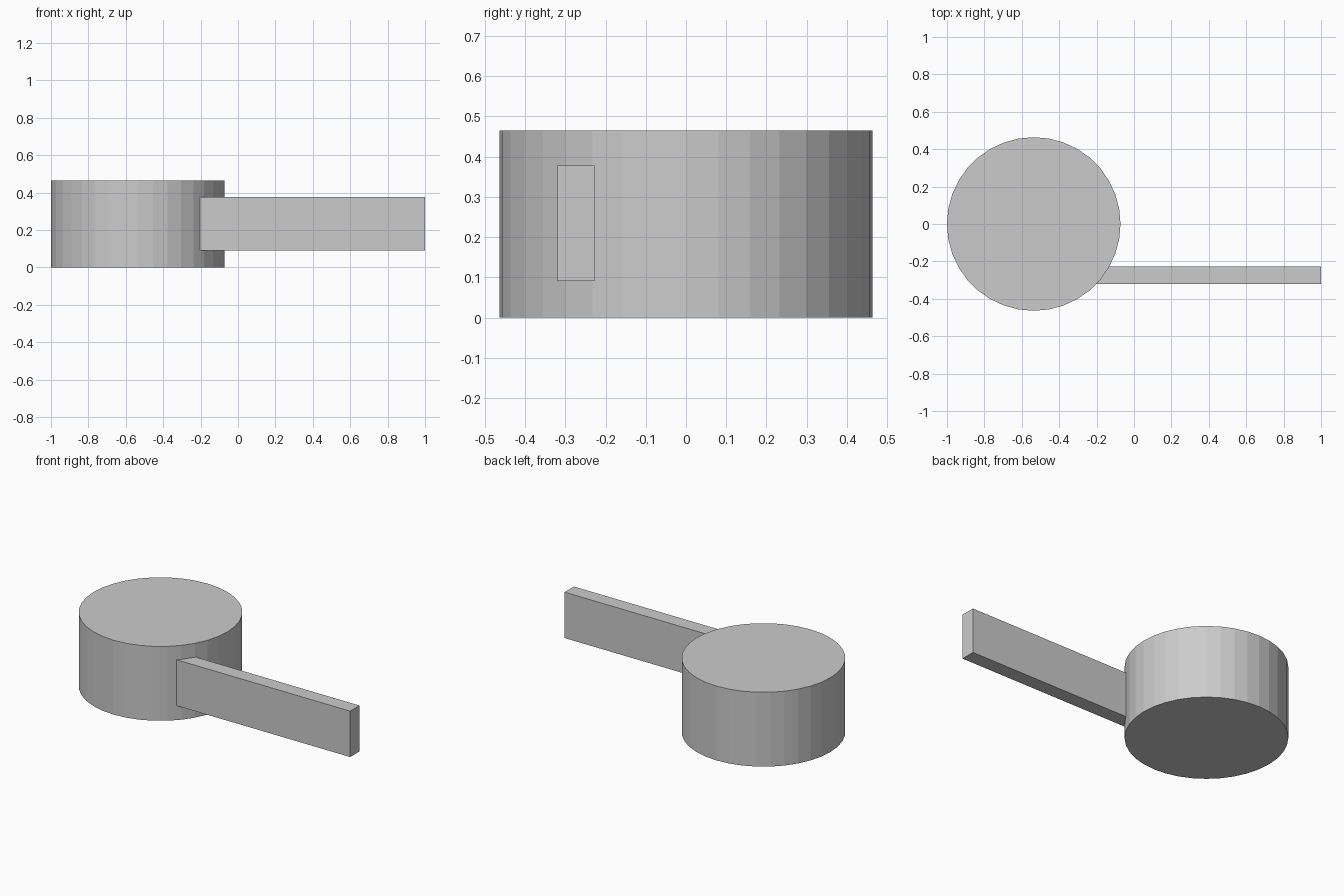
import bpy

if "Cube" in bpy.data.objects:
    bpy.data.objects.remove(bpy.data.objects["Cube"])

# Round drum body
bpy.ops.mesh.primitive_cylinder_add(vertices=36, radius=0.464, depth=0.465,
                                    location=(-0.536, 0, 0.2325))
drum = bpy.context.object
drum.name = "drum_with_handle"

# Flat off-centre bar running out of the drum's side
bpy.ops.mesh.primitive_cube_add(size=1, location=(0.25, -0.274, 0.234))
bar = bpy.context.object
bar.name = "handle_bar"
bar.scale = (1.5, 0.092, 0.287)
bpy.ops.object.transform_apply(location=False, rotation=False, scale=True)

# Fuse the bar and drum into one solid
union = drum.modifiers.new("join_bar", 'BOOLEAN')
union.operation = 'UNION'
union.solver = 'EXACT'
union.object = bar
bpy.context.view_layer.objects.active = drum
bpy.ops.object.modifier_apply(modifier=union.name)
bpy.data.objects.remove(bar, do_unlink=True)
